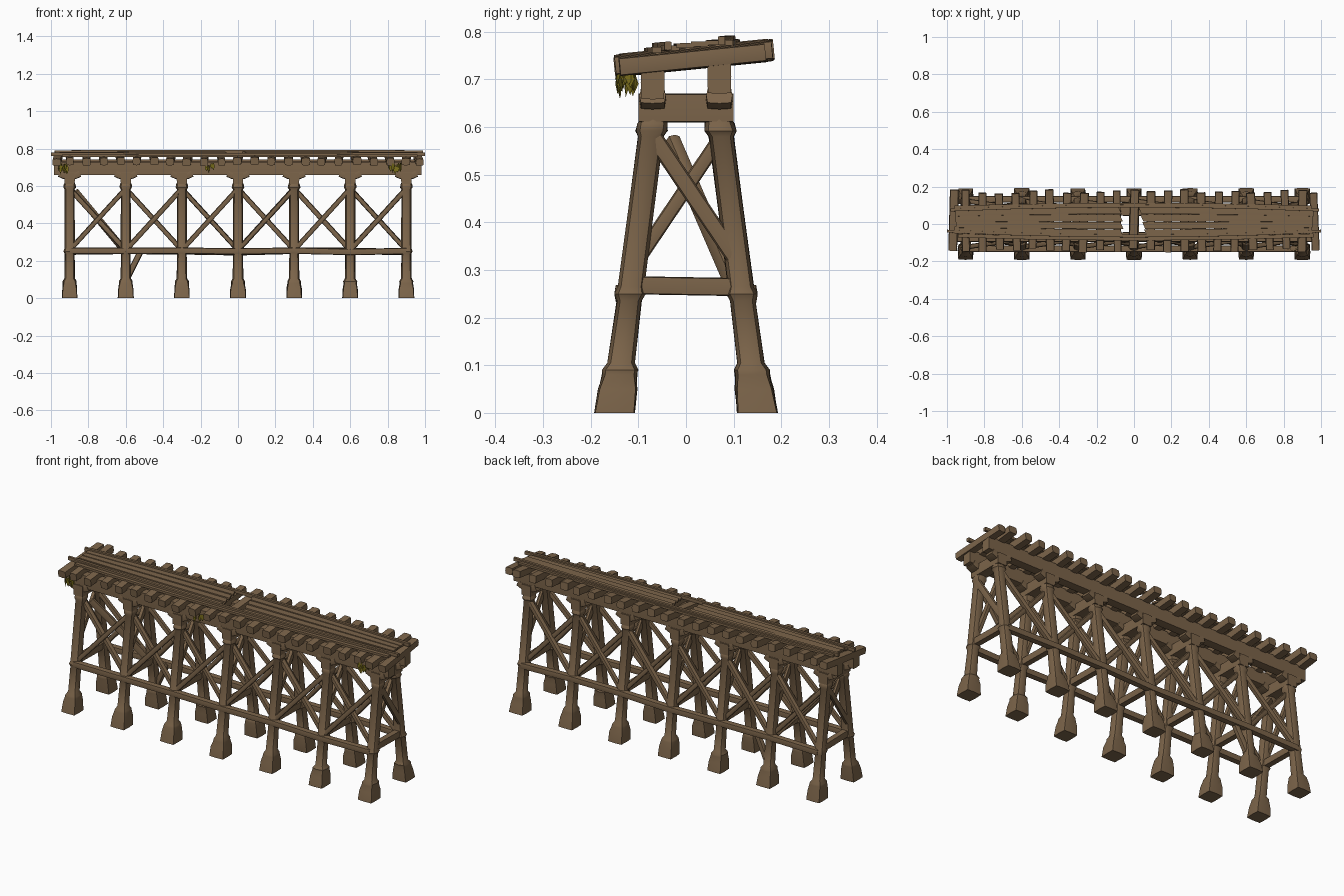
import bpy, bmesh, math, random
from mathutils import Vector

random.seed(4)
old = bpy.data.objects.get("Cube")
if old:
    bpy.data.objects.remove(old, do_unlink=True)


def material(name, rgb):
    m = bpy.data.materials.new(name)
    m.use_nodes = True
    color = (*rgb, 1.0)
    m.diffuse_color = color
    bsdf = m.node_tree.nodes["Principled BSDF"]
    bsdf.inputs["Base Color"].default_value = color
    bsdf.inputs["Roughness"].default_value = 0.9
    return m


WOOD = material("weathered wood", (0.20, 0.128, 0.068))
MOSS = material("hanging moss", (0.20, 0.16, 0.012))


def finish(name, bm, mat, angle=40):
    mesh = bpy.data.meshes.new(name)
    bmesh.ops.recalc_face_normals(bm, faces=bm.faces[:])
    bm.to_mesh(mesh)
    bm.free()
    for p in mesh.polygons:
        p.use_smooth = True
    mesh.set_sharp_from_angle(angle=math.radians(angle))
    mesh.materials.append(mat)
    obj = bpy.data.objects.new(name, mesh)
    bpy.context.collection.objects.link(obj)
    return obj


def ring(bm, center, u, v, square):
    """Eight points; square 0.71 is round, 1 is a full box."""
    verts = []
    for k in range(8):
        a = k * math.pi / 4
        c, s = math.cos(a), math.sin(a)
        if k % 2:
            c, s = math.copysign(square, c), math.copysign(square, s)
        verts.append(bm.verts.new(center + u * c + v * s))
    return verts


def skin(name, rings, bm):
    for a, b in zip(rings, rings[1:]):
        for k in range(8):
            bm.faces.new((a[k], a[(k + 1) % 8], b[(k + 1) % 8], b[k]))
    bm.faces.new(rings[0][::-1])
    bm.faces.new(rings[-1])
    return finish(name, bm, WOOD)


def beam(name, points, width, height, square=0.9, skew=0.0):
    """Timber swept along points; width is sideways, height is upwards."""
    pts = [Vector(p) for p in points]
    bm = bmesh.new()
    rings = []
    for i, p in enumerate(pts):
        t = (pts[min(i + 1, len(pts) - 1)] - pts[max(i - 1, 0)]).normalized()
        side = t.cross(Vector((0, 0, 1))).normalized()
        up = side.cross(t)
        lean = t * skew if i == len(pts) - 1 else Vector()
        rings.append(ring(bm, p, side * width / 2 + lean, up * height / 2, square))
    return skin(name, rings, bm)


def leg_y(z):
    return 0.150 - 0.131 * z


# Leg profile: height, radius, squareness (flared foot and two collars)
LEG = [(0, 0.042, 0.95), (0.05, 0.040, 0.92), (0.08, 0.036, 0.85), (0.09, 0.037, 0.8),
       (0.105, 0.028, 0.75), (0.235, 0.026, 0.75), (0.25, 0.032, 0.75), (0.265, 0.027, 0.75),
       (0.58, 0.026, 0.75), (0.592, 0.033, 0.75), (0.607, 0.031, 0.75), (0.62, 0.025, 0.75),
       (0.66, 0.025, 0.75)]


def leg(name, x, side):
    bm = bmesh.new()
    rings = []
    for z, r, q in LEG:
        r *= random.uniform(0.97, 1.04)
        rings.append(ring(bm, Vector((x, side * leg_y(z), z)),
                          Vector((r, 0, 0)), Vector((0, r, 0)), q))
    return skin(name, rings, bm)


BENTS = [-0.9 + 0.3 * i for i in range(7)]
SIDES = (("front", -1), ("back", 1))

# Bents: legs, cap, corbels, cross tie and cross braces
for x in BENTS:
    for label, s in SIDES:
        leg(label + "_leg", x, s)
        beam(label + "_corbel", [(x - 0.055, s * 0.07, 0.666), (x - 0.032, s * 0.07, 0.655),
                                 (x + 0.032, s * 0.07, 0.655), (x + 0.055, s * 0.07, 0.666)],
             0.055, 0.036)
    beam("cap_beam", [(x, -0.1, 0.64), (x, 0.1, 0.64)], 0.056, 0.06, 0.95)
    beam("cross_tie", [(x, -0.115, 0.268), (x, 0.115, 0.264)], 0.034, 0.038)
    beam("cross_brace", [(x - 0.012, -0.095, 0.33), (x - 0.012, 0.07, 0.575)], 0.022, 0.03, 0.8)
    beam("cross_brace", [(x + 0.012, 0.1, 0.33), (x + 0.012, -0.065, 0.575)], 0.022, 0.036, 0.8)

# Long girts and bay braces on both faces
LOW, HIGH = 0.268, 0.575
for label, s in SIDES:
    nodes = [(x, s * 0.132, 0.25 + random.uniform(-0.005, 0.005)) for x in BENTS]
    beam(label + "_girt", nodes, 0.036, 0.034, 0.85)
    for a, b in zip(BENTS, BENTS[1:]):
        for p, q, off in ((a + 0.01, b - 0.01, 0.007), (b - 0.01, a + 0.01, -0.007)):
            size = random.uniform(0.024, 0.029)
            beam(label + "_bay_brace", [(p, s * (leg_y(LOW) + off), LOW),
                                        (q, s * (leg_y(HIGH) + off), HIGH)], size, size, 0.78)

# Fallen timbers
beam("fallen_brace", [(-0.87, -0.03, 0.57), (-0.62, 0.10, 0.27)], 0.03, 0.04, 0.8)
beam("broken_brace", [(-0.515, 0.125, 0.26), (-0.60, 0.135, 0.09)], 0.028, 0.032, 0.8)

# Stringers
for label, s in SIDES:
    z = 0.7 + 0.006 * s
    beam(label + "_stringer", [(-0.985, s * 0.07, z), (0, s * 0.07, z), (0.98, s * 0.07, z)],
         0.05, 0.072, 0.96)

# Sleepers, tilted up towards the back
for x in [-0.965] + [0.09 * i for i in range(-10, 11)] + [0.965]:
    y0 = random.uniform(-0.152, -0.128)
    y1 = random.uniform(0.162, 0.186)
    turn = random.uniform(-0.008, 0.008)
    drop = random.uniform(-0.004, 0.003)
    pts = [(x + turn * k, y, 0.744 + 0.1 * y + drop)
           for k, y in ((-1, y0), (0, 0.02), (1, y1))]
    beam("sleeper", pts, random.uniform(0.04, 0.048), random.uniform(0.038, 0.043), 0.88)


def bow(x, amount):
    return amount * (1 - x * x)


def long_plank(name, x0, x1, y, z, width, height, spread, skew=0.0):
    pts = []
    for k in range(7):
        x = x0 + (x1 - x0) * k / 6
        yy = y + bow(x, spread)
        pts.append((x, yy, z + 0.1 * yy))
    return beam(name, pts, width, height, 0.98, skew)


# Deck boards in two runs with a broken gap in the middle
COUNT = 4
for i in range(COUNT):
    f = i / (COUNT - 1)
    y = -0.03 + 0.088 * f
    spread = -0.018 + 0.032 * f
    lift = random.uniform(-0.001, 0.002)
    long_plank("left_deck_board", 0.97 - random.uniform(0, 0.02), 0.062 - 0.03 * f,
               y, 0.770 + lift, 0.037, 0.010, spread, 0.008)
    long_plank("right_deck_board", -0.965 + random.uniform(0, 0.02), -0.07 + random.uniform(-0.006, 0.006),
               y, 0.770 + lift, 0.037, 0.010, spread, 0.008)

# Edge rails
long_plank("front_rail", -1.0, 1.0, -0.038, 0.774, 0.015, 0.018, -0.026)
long_plank("back_rail", -0.98, 0.99, 0.074, 0.774, 0.015, 0.018, 0.022)
long_plank("front_guard_strip", -0.94, 0.96, -0.06, 0.768, 0.02, 0.012, -0.018)
long_plank("back_guard_strip", -0.96, 0.95, 0.088, 0.768, 0.018, 0.012, 0.016)


# Hanging moss made of thin drooping leaves
def moss(x, width, length, count):
    bm = bmesh.new()
    for _ in range(count):
        base = Vector((x + random.uniform(-width, width), random.uniform(-0.145, -0.108),
                       random.uniform(0.708, 0.722)))
        a = random.uniform(0, math.pi)
        u = Vector((math.cos(a), math.sin(a), 0)) * 0.009
        n = Vector((-math.sin(a), math.cos(a), 0)) * 0.004
        drop = Vector((0, 0, -length * random.uniform(0.6, 1)))
        verts = [bm.verts.new(base + p) for p in (-u * 0.4, drop * 0.5 - u + n, drop,
                                                  drop * 0.5 + u + n, u * 0.4)]
        bm.faces.new(verts)
    finish("hanging_moss", bm, MOSS, 20)


moss(-0.935, 0.025, 0.05, 14)
moss(0.845, 0.035, 0.05, 16)
moss(-0.15, 0.02, 0.04, 5)
